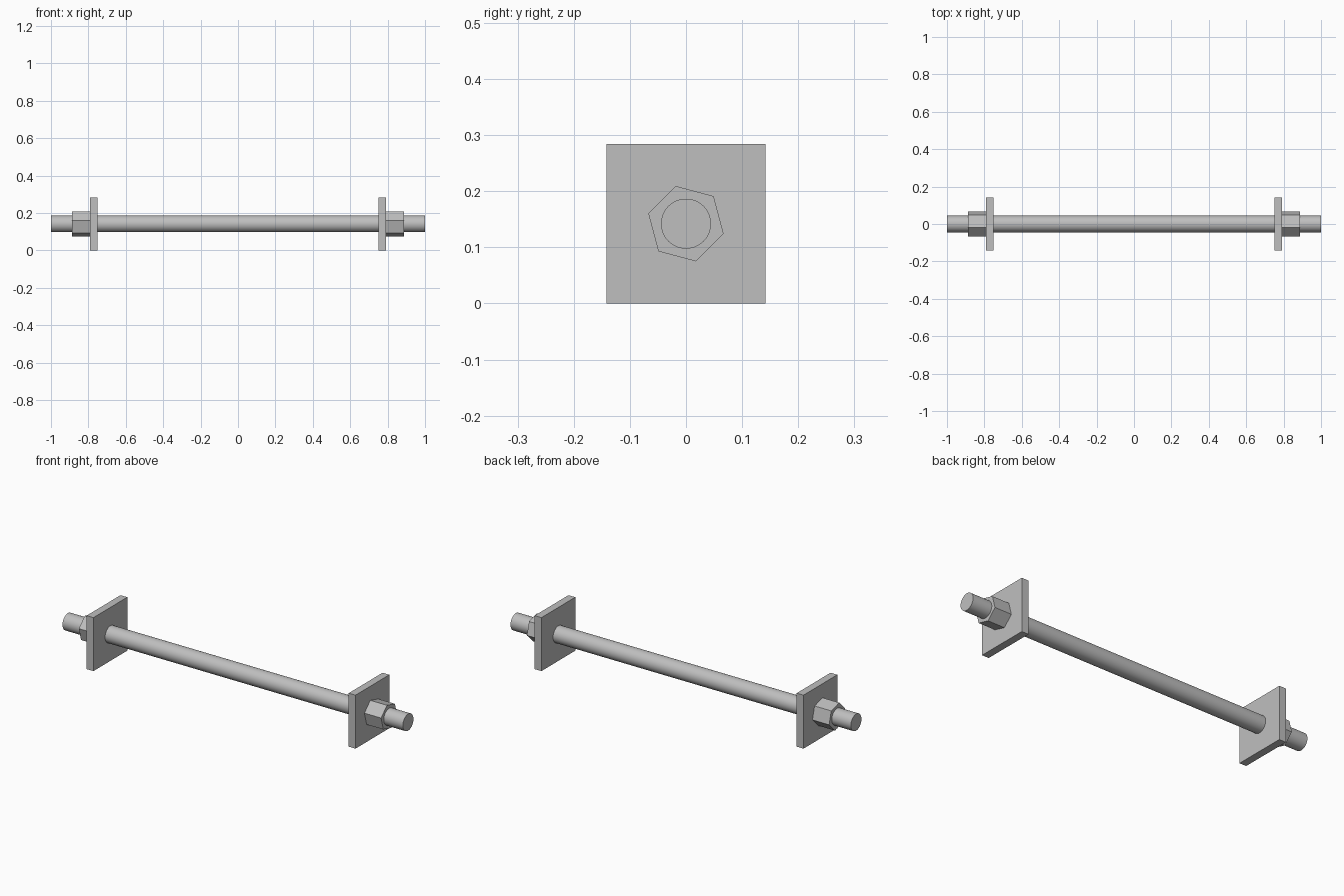
import bpy
import math

old = bpy.data.objects.get("Cube")
if old:
    bpy.data.objects.remove(old, do_unlink=True)

SIZE = 0.284          # plate side
AXIS_Z = SIZE / 2     # height of the rod axis

steel = bpy.data.materials.new("steel_grey")
steel.use_nodes = True
colour = (0.52, 0.52, 0.52, 1)
steel.diffuse_color = colour
steel.node_tree.nodes["Principled BSDF"].inputs["Base Color"].default_value = colour


def finish(name):
    obj = bpy.context.object
    obj.name = name
    obj.data.materials.append(steel)
    return obj


def bar(name, sides, radius, x0, x1, turn=0):
    """Prism along x; turn is the angle of its first corner from +y towards +z."""
    bpy.ops.mesh.primitive_cylinder_add(vertices=sides, radius=radius, depth=x1 - x0)
    obj = finish(name)
    for v in obj.data.vertices:
        a = math.atan2(v.co.x, v.co.y) + turn
        v.co = ((x0 + x1) / 2 + v.co.z, radius * math.cos(a), AXIS_Z + radius * math.sin(a))
    return obj


# Long smooth rod
bar("rod", 64, 0.0445, -1, 1)
bpy.ops.object.shade_smooth_by_angle(angle=math.radians(30))

# Square plate and hexagonal nut at each end
for side, s in (("left", 1), ("right", -1)):
    bpy.ops.mesh.primitive_cube_add(size=1, location=(s * 0.77, 0, AXIS_Z))
    plate = finish(side + "_plate")
    plate.scale = (0.04, SIZE, SIZE)

    x0, x1 = sorted((s * 0.788, s * 0.888))
    bar(side + "_nut", 6, 0.0695, x0, x1, math.radians(-15))
